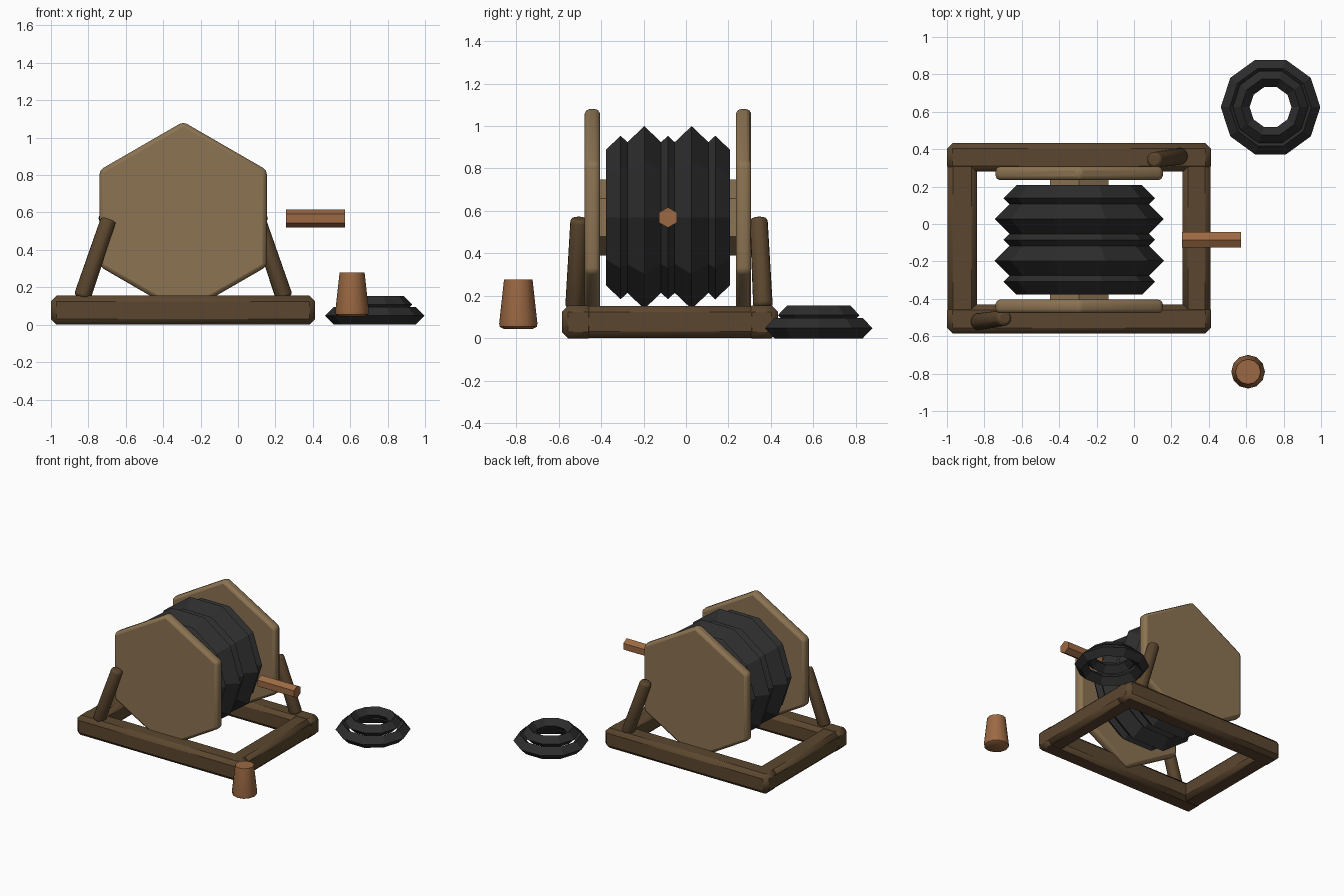
import bpy
import bmesh
from math import radians, cos, sin, tau
from mathutils import Vector

old = bpy.data.objects.get("Cube")
if old:
    bpy.data.objects.remove(old, do_unlink=True)

X, Y, Z = Vector((1, 0, 0)), Vector((0, 1, 0)), Vector((0, 0, 1))


def material(name, rgb):
    m = bpy.data.materials.new(name)
    m.use_nodes = True
    color = (*rgb, 1)
    m.diffuse_color = color
    m.node_tree.nodes["Principled BSDF"].inputs["Base Color"].default_value = color
    return m


dark_wood = material("dark wood", (0.105, 0.062, 0.028))
pale_wood = material("pale wood", (0.262, 0.172, 0.085))
red_wood = material("reddish wood", (0.33, 0.14, 0.056))
rubber = material("black rubber", (0.026, 0.026, 0.027))


def finish(name, bm, mat, bevel=0, segments=2, smooth=None):
    bmesh.ops.recalc_face_normals(bm, faces=bm.faces)
    mesh = bpy.data.meshes.new(name)
    bm.to_mesh(mesh)
    bm.free()
    mesh.materials.append(mat)
    obj = bpy.data.objects.new(name, mesh)
    bpy.context.collection.objects.link(obj)
    if bevel:
        mod = obj.modifiers.new("Bevel", 'BEVEL')
        mod.width, mod.segments = bevel, segments
        mod.limit_method = 'ANGLE'
        mod.angle_limit = radians(40)
    if smooth:
        bpy.ops.object.select_all(action='DESELECT')
        bpy.context.view_layer.objects.active = obj
        obj.select_set(True)
        bpy.ops.object.shade_smooth_by_angle(angle=radians(smooth))
    return obj


def revolve(name, mat, profile, sides, center, axis, ref, closed=False, **style):
    """Revolve (radius, height) points about an axis; ref points to a corner."""
    bm = bmesh.new()
    axis = axis.normalized()
    u = (ref - axis * ref.dot(axis)).normalized()
    v = axis.cross(u)
    rings = []
    for r, h in profile:
        rings.append([bm.verts.new(Vector(center) + axis * h
                                   + (u * cos(tau * i / sides) + v * sin(tau * i / sides)) * r)
                      for i in range(sides)])
    pairs = list(zip(rings, rings[1:]))
    if closed:
        pairs.append((rings[-1], rings[0]))
    else:
        bm.faces.new(rings[0])
        bm.faces.new(rings[-1])
    for a, b in pairs:
        for i in range(sides):
            j = (i + 1) % sides
            bm.faces.new((a[i], a[j], b[j], b[i]))
    return finish(name, bm, mat, **style)


def diamond_ring(name, outer, half, center, axis):
    mid = outer - half
    profile = [(outer, 0), (mid, half), (mid - half, 0), (mid, -half)]
    revolve(name, rubber, profile, 10, center, axis, X, closed=True)


def bar(name, lo, hi):
    bm = bmesh.new()
    bmesh.ops.create_cube(bm, size=1)
    lo, hi = Vector(lo), Vector(hi)
    for v in bm.verts:
        v.co = (lo + hi) / 2 + v.co * (hi - lo)
    finish(name, bm, dark_wood, bevel=0.03, segments=1, smooth=50)


# Base frame
bar("front_beam", (-1, -0.585, 0), (0.412, -0.43, 0.155))
bar("back_beam", (-1, 0.28, 0), (0.412, 0.433, 0.155))
bar("right_beam", (-0.998, -0.583, 0.002), (-0.84, 0.431, 0.153))
bar("left_beam", (0.26, -0.583, 0.002), (0.41, 0.431, 0.153))

# Reel: two hexagonal end plates and the axle
hub_x, hub_y, hub_z = -0.293, -0.085, 0.569
for side, s in (("front", -1), ("back", 1)):
    revolve(side + "_end_plate", pale_wood, [(0.516, -0.036), (0.516, 0.036)], 6,
            (hub_x, hub_y + s * 0.356, hub_z), Y, Z, bevel=0.022, segments=2, smooth=60)
revolve("axle", pale_wood, [(0.18, -0.35), (0.18, 0.35)], 6,
        (hub_x, hub_y, hub_z), Y, Z, smooth=30)

# Coiled hose, alternating small and large turns
for i in range(5):
    outer, half = ((0.405, 0.07), (0.4525, 0.12))[i % 2]
    diamond_ring(f"hose_turn_{i + 1}", outer, half,
                 (hub_x, hub_y + (i - 2) * 0.1115, hub_z), Y)

# Leaning braces, opposite corners of the frame
for side, s in (("front", -1), ("back", 1)):
    foot = Vector((hub_x + s * 0.541, -0.08 + s * 0.443, 0.145))
    top = Vector((hub_x + s * 0.398, -0.08 + s * 0.422, 0.565))
    span = top - foot
    revolve(side + "_brace", dark_wood, [(0.05, 0), (0.046, span.length)], 8,
            foot, span, X, bevel=0.02, segments=2, smooth=60)

# Peg handle
revolve("peg_handle", red_wood, [(0.048, 0), (0.048, 0.315)], 6,
        (0.257, hub_y, hub_z), X, Z, smooth=30)

# Tapered stopper
revolve("stopper", red_wood, [(0.07, 0.045), (0.088, 0.055), (0.09, 0.07), (0.067, 0.278)],
        12, (0.61, -0.79, 0), Z, X, smooth=40)

# Loose hose coil on the ground
diamond_ring("loose_coil_lower", 0.266, 0.048, (0.73, 0.625, 0.048), Z)
diamond_ring("loose_coil_upper", 0.202, 0.045, (0.73, 0.625, 0.109), Z)
